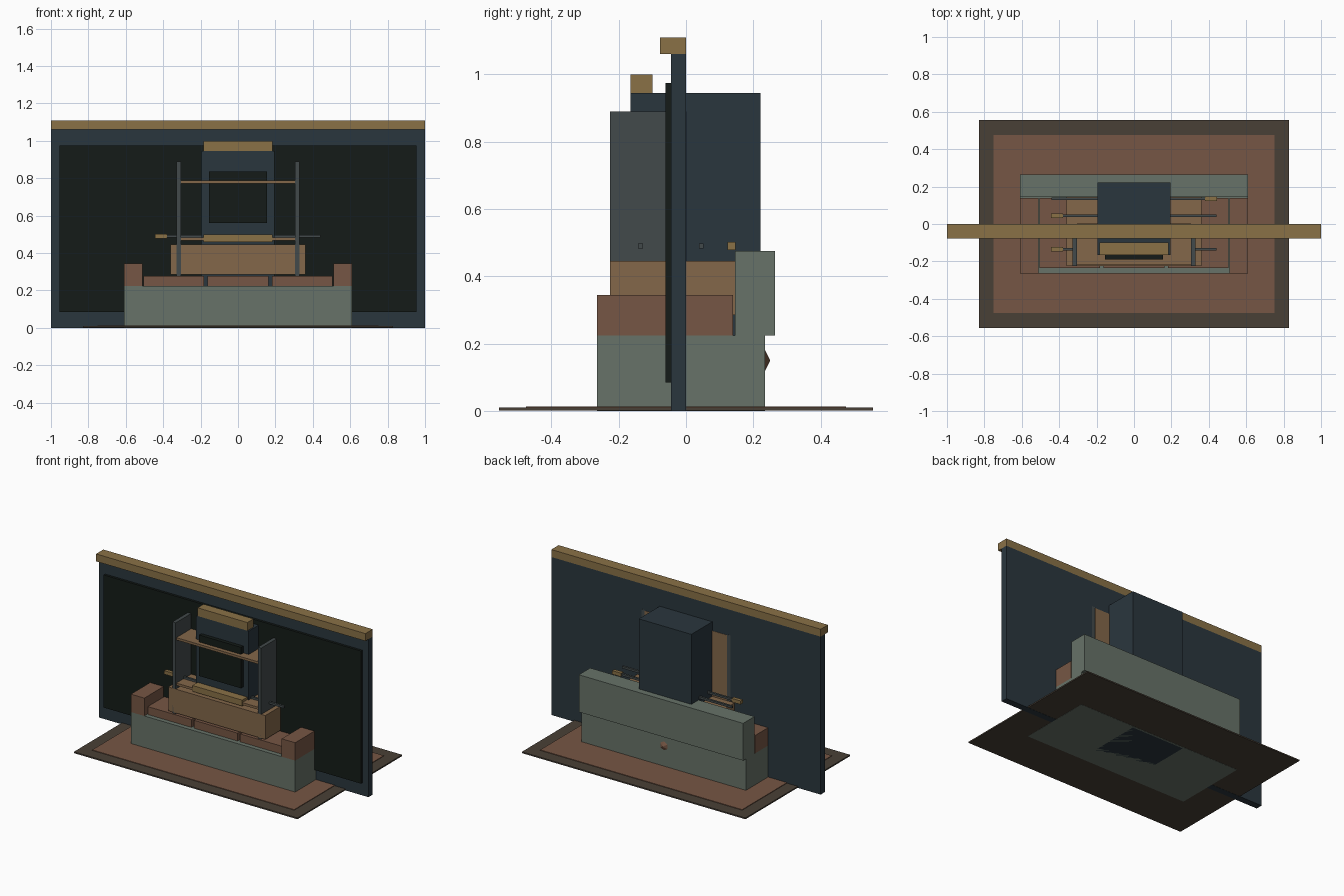
import bpy, math

if "Cube" in bpy.data.objects:
    bpy.data.objects.remove(bpy.data.objects["Cube"])


def mat(name, rgb):
    m = bpy.data.materials.new(name)
    m.diffuse_color = [(c / 255) ** 2.2 for c in rgb] + [1]
    m.use_nodes = True
    m.node_tree.nodes["Principled BSDF"].inputs["Base Color"].default_value = m.diffuse_color
    return m


SAGE = mat("sage", (103, 114, 104))
CLAY = mat("clay", (117, 87, 70))
WOOD = mat("wood", (130, 103, 75))
GOLD = mat("gold", (136, 112, 72))
SLATE = mat("slate", (46, 57, 64))
BLACK = mat("black", (27, 33, 30))
STEEL = mat("steel", (68, 75, 76))
BROWN = mat("dark_brown", (74, 66, 57))


def box(name, x, y, z, m):
    """Box from (min, max) ranges on each axis."""
    lo, hi = zip(x, y, z)
    bpy.ops.mesh.primitive_cube_add(size=1, location=[(a + b) / 2 for a, b in zip(lo, hi)])
    o = bpy.context.object
    o.name = name
    o.scale = [b - a for a, b in zip(lo, hi)]
    bpy.ops.object.transform_apply(location=False, rotation=False, scale=True)
    o.data.materials.append(m)
    return o


def pair(name, x, y, z, m):
    box(name + "_right", x, y, z, m)
    box(name + "_left", (-x[1], -x[0]), y, z, m)


# Rug
box("rug_border", (-.83, .83), (-.555, .555), (.001, .01), BROWN)
box("rug_field", (-.75, .75), (-.475, .475), (.004, .014), CLAY)

# Wide wall panel with recessed face and top trim
box("wall_panel", (-1, 1), (-.045, 0), (0, 1.06), SLATE)
box("wall_face", (-.955, .955), (-.061, -.043), (.085, .975), BLACK)
box("wall_trim", (-1, 1), (-.077, 0), (1.06, 1.11), GOLD)

# Sofa
box("sofa_base", (-.61, .61), (-.265, .235), (0, .225), SAGE)
box("sofa_back", (-.61, .61), (.145, .265), (.225, .475), SAGE)
pair("sofa_arm", (.51, .61), (-.265, .14), (.225, .345), CLAY)
for i in (-1, 0, 1):
    box("seat_cushion", (i * .343 - .162, i * .343 + .162), (-.235, .14), (.225, .278), CLAY)

# Small faceted knob on the back of the sofa
bpy.ops.mesh.primitive_cone_add(vertices=6, radius1=.03, depth=.015,
                                location=(0, .2425, .15), rotation=(-math.pi / 2, 0, 0))
bpy.context.object.name = "back_knob"
bpy.context.object.data.materials.append(CLAY)

# Bookcase
pair("bookcase_side", (.305, .33), (-.225, .001), (.012, .89), STEEL)
box("bookcase_back", (-.305, .305), (-.015, .002), (.012, .885), WOOD)
for z in (.16, .475, .78):
    box("bookcase_shelf", (-.306, .306), (-.218, -.01), (z - .008, z + .008), WOOD)

# Arcade cabinet
box("cabinet_body", (-.195, .195), (-.165, .222), (0, .945), SLATE)
box("cabinet_screen", (-.155, .155), (-.19, -.16), (.56, .835), BLACK)
box("cabinet_marquee", (-.185, .185), (-.165, -.1), (.945, 1.0), GOLD)
box("control_shelf", (-.185, .185), (-.22, -.16), (.46, .5), GOLD)

# Table game: body and rods with alternating handles
box("table_body", (-.36, .36), (-.225, .225), (.285, .445), WOOD)
for y, side in ((-.135, -1), (-.045, 1), (.045, -1), (.135, 1)):
    box("rod", (-.44, .44), (y - .007, y + .007), (.483, .497), STEEL)
    c = side * .412
    box("rod_handle", (c - .033, c + .033), (y - .012, y + .012), (.478, .502), GOLD)
